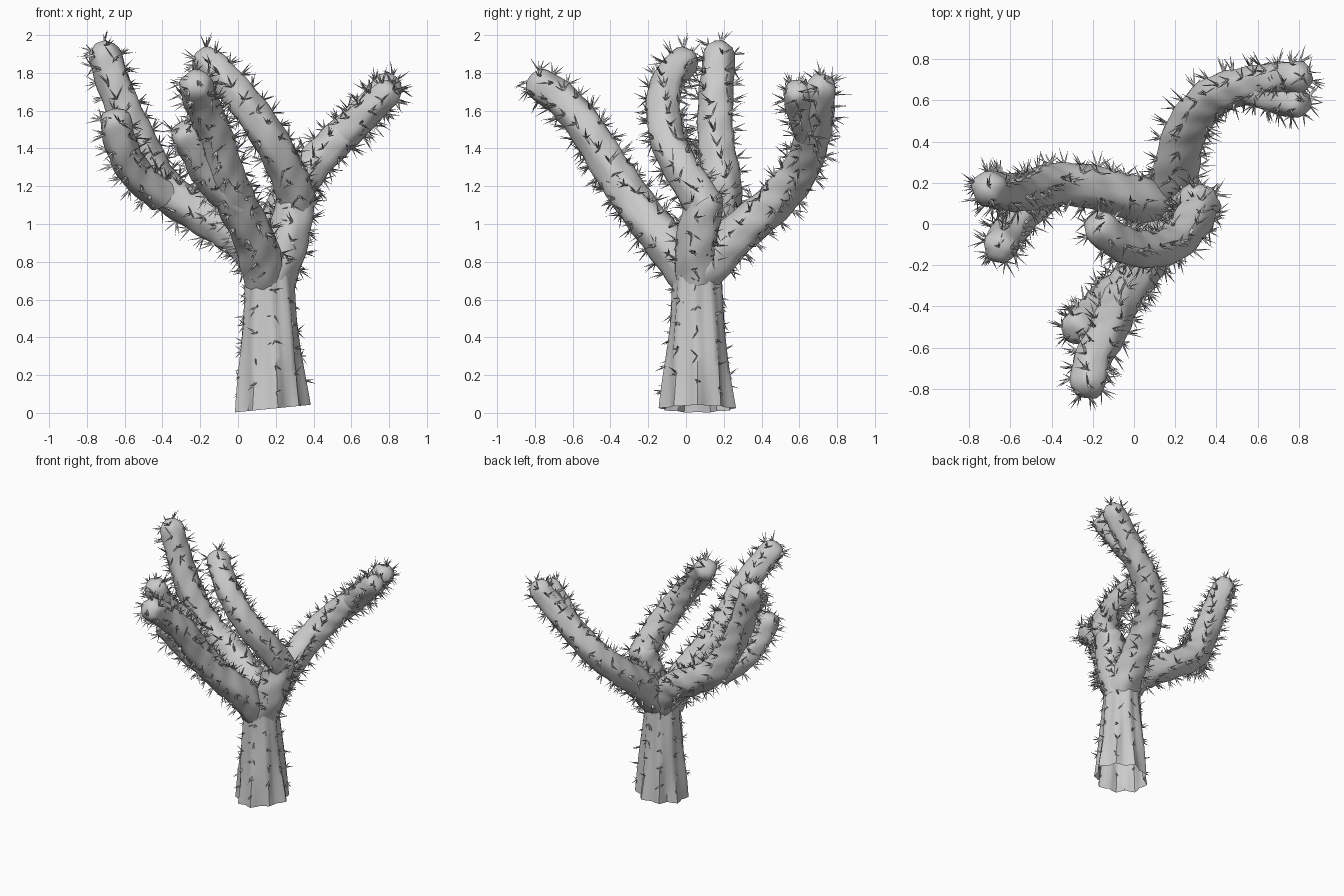
import bpy, bmesh, math, random
from mathutils import Vector

random.seed(7)
cube = bpy.data.objects.get("Cube")
if cube:
    bpy.data.objects.remove(cube, do_unlink=True)


def make_material(name, value):
    mat = bpy.data.materials.new(name)
    mat.use_nodes = True
    colour = (value, value, value, 1)
    mat.diffuse_color = colour
    mat.node_tree.nodes["Principled BSDF"].inputs["Base Color"].default_value = colour
    return mat


grey = make_material("light grey", 0.6)


def finish(name, bm, smooth):
    mesh = bpy.data.meshes.new(name)
    bm.normal_update()
    bm.to_mesh(mesh)
    bm.free()
    mesh.materials.append(grey)
    obj = bpy.data.objects.new(name, mesh)
    bpy.context.collection.objects.link(obj)
    if smooth:
        bpy.ops.object.select_all(action='DESELECT')
        obj.select_set(True)
        bpy.context.view_layer.objects.active = obj
        bpy.ops.object.shade_smooth_by_angle(angle=math.radians(50))


def sample_curve(points, step):
    """Evenly spaced samples on a smooth curve through the points."""
    pts = [Vector(p) for p in points]
    pts = [2 * pts[0] - pts[1]] + pts + [2 * pts[-1] - pts[-2]]
    dense = []
    for a, b, c, d in zip(pts, pts[1:], pts[2:], pts[3:]):
        for i in range(40):
            t = i / 40
            dense.append(0.5 * (2 * b + (c - a) * t + (2 * a - 5 * b + 4 * c - d) * t ** 2
                                + (3 * b - a - 3 * c + d) * t ** 3))
    dense.append(pts[-2])
    result, travelled = [dense[0]], 0
    for p, q in zip(dense, dense[1:]):
        travelled += (q - p).length
        if travelled >= step:
            result.append(q)
            travelled = 0
    if (dense[-1] - result[-1]).length > step / 3:
        result.append(dense[-1])
    return result


def make_frames(path):
    """Tangent and two side axes, carried along without twisting."""
    frames, side = [], Vector((1, 0, 0))
    for i, p in enumerate(path):
        tangent = (path[min(i + 1, len(path) - 1)] - path[max(i - 1, 0)]).normalized()
        side = (side - tangent * side.dot(tangent)).normalized()
        frames.append((p, tangent, side, tangent.cross(side)))
    return frames


def add_spine(bm, base, direction, length, width):
    """A thin three-sided thorn."""
    side = direction.orthogonal().normalized() * width
    other = direction.cross(side)
    ring = [bm.verts.new(base + side * math.cos(a) + other * math.sin(a))
            for a in (0, math.tau / 3, 2 * math.tau / 3)]
    tip = bm.verts.new(base + direction * length)
    for i in range(3):
        bm.faces.new((ring[i], ring[(i + 1) % 3], tip))


def add_cluster(bm, base, normal, count, length):
    """Thorns fanned out from one point."""
    for _ in range(count):
        spread = Vector([random.uniform(-1, 1) for _ in range(3)])
        direction = (normal + spread * 0.85).normalized()
        if direction.dot(normal) > 0.2:
            add_spine(bm, base - normal * 0.008, direction,
                      length * random.uniform(0.55, 1.1), 0.0065)


def add_limb(name, points, start, end):
    """Lumpy tube with a rounded tip, plus its thorns."""
    sides, ribs, step = 20, 5, 0.025
    path = sample_curve(points, step)
    frames = make_frames(path)
    total = len(frames) - 1
    bm, thorns = bmesh.new(), bmesh.new()
    rings = []

    def radius_at(i, angle):
        s = i * step
        r = start + (end - start) * i / total
        left = max(0, 0.08 - (total - i) * step) / 0.08
        r *= math.sqrt(max(0.12, 1 - left ** 2.4))
        swell = math.cos(ribs * angle + 9 * s) + 0.6 * math.cos(3 * angle - 38 * s)
        return r * (1 + 0.05 * swell)

    for i, (p, tangent, u, v) in enumerate(frames):
        ring = []
        for k in range(sides):
            a = math.tau * k / sides
            ring.append(bm.verts.new(p + (u * math.cos(a) + v * math.sin(a)) * radius_at(i, a)))
        rings.append(ring)
        # thorn clusters sit on the rib crests, staggered
        for k in range(ribs):
            if i > 2 and (i + 2 * k) % 3 == 0:
                a = (math.tau * k - 9 * i * step) / ribs + random.uniform(-0.2, 0.2)
                normal = u * math.cos(a) + v * math.sin(a)
                bias = tangent * (0.5 if total - i < 4 else 0.15)
                add_cluster(thorns, p + normal * radius_at(i, a),
                            (normal + bias).normalized(), 5, 0.09)
    for low, high in zip(rings, rings[1:]):
        for k in range(sides):
            n = (k + 1) % sides
            bm.faces.new((low[k], low[n], high[n], high[k]))
    bm.faces.new(rings[-1])
    finish(name, bm, True)
    finish(name + "_thorns", thorns, False)


def add_trunk():
    """Fluted open trunk that flares towards a slanted foot."""
    ribs, sides, levels = 9, 36, 16
    bm, thorns = bmesh.new(), bmesh.new()
    rings = []
    for j in range(levels + 1):
        t = j / levels
        centre = Vector((0.175 - 0.01 * t, 0.06, 0))
        radius = 0.127 + 0.058 * (1 - t) ** 1.3
        ring = []
        for k in range(sides):
            a = math.tau * k / sides
            flute = math.cos(ribs * a + 1.2 * t) + 0.5 * math.cos(4 * a - 5 * t)
            r = radius * (1 + (0.09 - 0.045 * t) * flute)
            offset = Vector((math.cos(a), math.sin(a), 0)) * r
            foot = 0.022 + 0.1 * offset.x
            p = centre + offset + Vector((0, 0, max(0, foot) * (1 - t) + 0.74 * t))
            ring.append(bm.verts.new(p))
            if k % 4 == 0 and (j + k) % 3 == 0 and 1 < j < levels:
                add_cluster(thorns, p, offset.normalized(), 3, 0.065)
        rings.append(ring)
    for low, high in zip(rings, rings[1:]):
        for k in range(sides):
            n = (k + 1) % sides
            bm.faces.new((low[k], low[n], high[n], high[k]))
    finish("trunk", bm, True)
    finish("trunk_thorns", thorns, False)


add_trunk()

# right limb and its fork
add_limb("right_limb", [(0.17, 0.08, 0.74), (0.02, 0.12, 0.92), (-0.2, 0.18, 1.06),
                        (-0.4, 0.19, 1.2), (-0.53, 0.16, 1.44), (-0.64, 0.16, 1.7),
                        (-0.73, 0.18, 1.97)], 0.115, 0.085)
add_limb("right_fork", [(-0.4, 0.16, 1.15), (-0.54, 0.05, 1.27), (-0.62, -0.06, 1.42),
                        (-0.66, -0.13, 1.6)], 0.09, 0.082)

# central limb, which bends back over the trunk
add_limb("central_limb", [(0.19, 0.06, 0.72), (0.26, 0.06, 0.9), (0.3, 0.09, 1.08),
                          (0.32, 0.11, 1.2)], 0.115, 0.1)
add_limb("central_limb_upper", [(0.32, 0.1, 1.1), (0.27, 0, 1.26), (0.17, -0.1, 1.45),
                                (0.02, -0.12, 1.66), (-0.1, -0.07, 1.8),
                                (-0.2, 0.02, 1.89)], 0.1, 0.082)

# front limb and its fork
add_limb("front_limb", [(0.14, 0.03, 0.72), (0.09, -0.12, 0.92), (0, -0.26, 1.09),
                        (-0.08, -0.4, 1.3), (-0.13, -0.52, 1.5), (-0.2, -0.66, 1.66),
                        (-0.23, -0.83, 1.77)], 0.115, 0.085)
add_limb("front_fork", [(0, -0.28, 1.1), (-0.14, -0.37, 1.24), (-0.22, -0.45, 1.38),
                        (-0.3, -0.53, 1.52)], 0.09, 0.082)

# back limb and its fork
add_limb("back_limb", [(0.19, 0.08, 0.74), (0.21, 0.28, 0.95), (0.26, 0.46, 1.11),
                       (0.38, 0.61, 1.29), (0.55, 0.67, 1.47), (0.7, 0.7, 1.62),
                       (0.84, 0.72, 1.78)], 0.115, 0.08)
add_limb("back_fork", [(0.57, 0.66, 1.48), (0.7, 0.61, 1.61), (0.83, 0.58, 1.73)], 0.085, 0.07)
